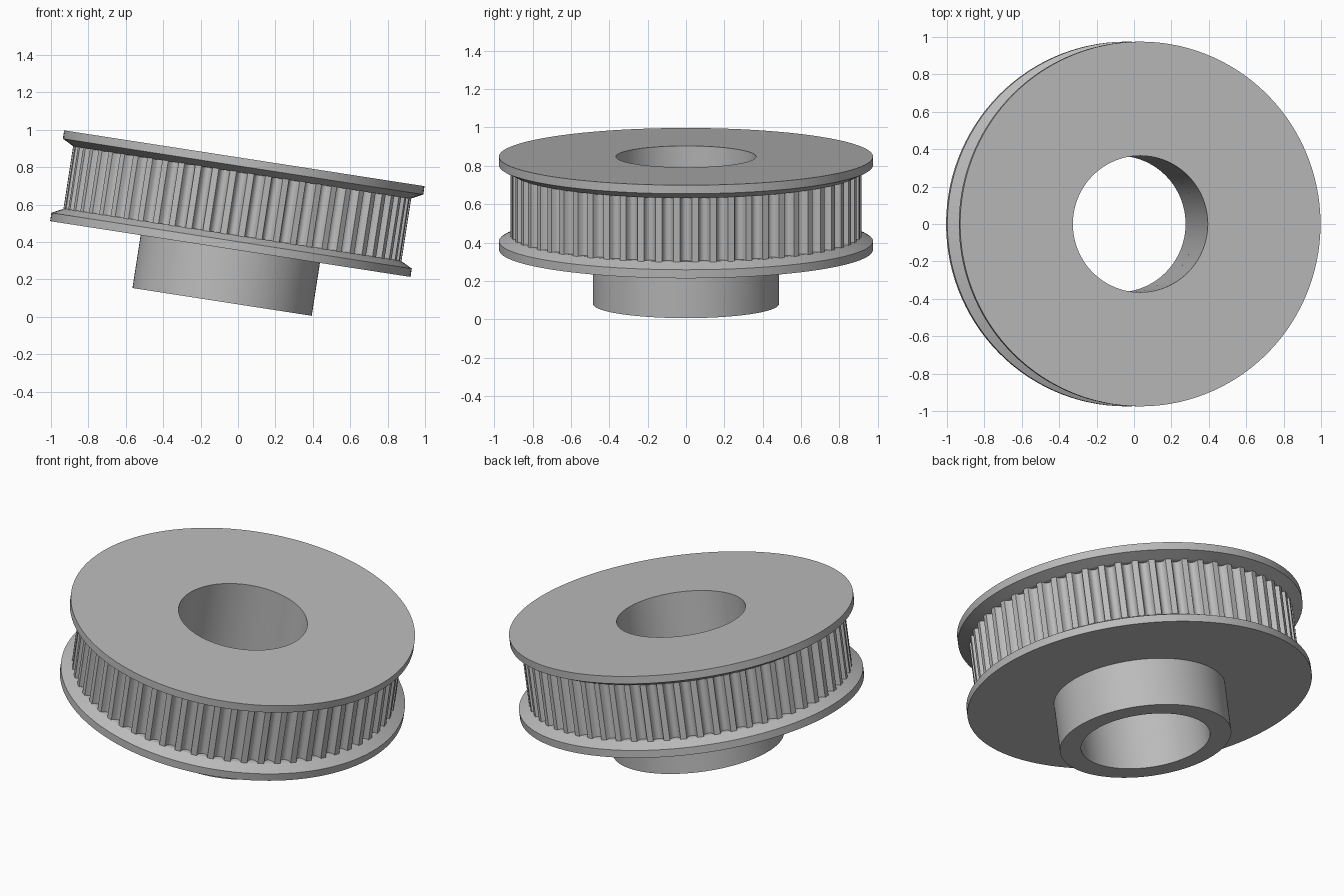
import bpy, bmesh
from math import sin, cos, pi, radians
from mathutils import Matrix

if "Cube" in bpy.data.objects:
    bpy.data.objects.remove(bpy.data.objects["Cube"])

metal = bpy.data.materials.new("grey metal")
metal.use_nodes = True
GREY = (0.5, 0.5, 0.5, 1)
metal.diffuse_color = GREY
metal.node_tree.nodes["Principled BSDF"].inputs["Base Color"].default_value = GREY

# Main sizes, measured along and around the pulley's own axis
BORE, HUB, DRUM, FLANGE = 0.365, 0.485, 0.915, 0.975
HUB_TOP, TOTAL = 0.286, 0.777
RIM, TAPER = 0.045, 0.033
TEETH, DEPTH = 60, 0.036
TILT = Matrix.Translation((-0.085, 0, 0.08)) @ Matrix.Rotation(radians(8.8), 4, "Y")


def add_object(name, bm):
    bmesh.ops.recalc_face_normals(bm, faces=bm.faces)
    mesh = bpy.data.meshes.new(name)
    bm.to_mesh(mesh)
    bm.free()
    mesh.materials.append(metal)
    ob = bpy.data.objects.new(name, mesh)
    bpy.context.collection.objects.link(ob)
    return ob


def tube(name, rings):
    """Closed band through a loop of rings, each ring a list of points."""
    bm = bmesh.new()
    loops = [[bm.verts.new(p) for p in ring] for ring in rings]
    n = len(rings[0])
    for a, b in zip(loops, loops[1:] + loops[:1]):
        for i in range(n):
            j = (i + 1) % n
            bm.faces.new((a[i], a[j], b[j], b[i]))
    return add_object(name, bm)


def circle(r, z, n=120):
    return [(r * cos(2 * pi * i / n), r * sin(2 * pi * i / n), z) for i in range(n)]


def lathe(name, profile):
    return tube(name, [circle(r, z) for r, z in profile])


def finish(ob, angle=30):
    bpy.ops.object.select_all(action="DESELECT")
    ob.select_set(True)
    bpy.context.view_layer.objects.active = ob
    for mod in list(ob.modifiers):
        bpy.ops.object.modifier_apply(modifier=mod.name)
    bpy.ops.object.shade_smooth_by_angle(angle=radians(angle))
    ob.matrix_world = TILT


# Hub with two set screw holes a quarter turn apart
hub = lathe("hub", [(BORE, 0), (HUB, 0), (HUB, HUB_TOP), (BORE, HUB_TOP)])
cutters = []
for turn, height in ((30, 0.14), (-60, 0.176)):
    bm = bmesh.new()
    bmesh.ops.create_cone(bm, cap_ends=True, segments=32, radius1=0.073, radius2=0.073, depth=0.3)
    bm.transform(Matrix.Rotation(radians(turn), 4, "Z")
                 @ Matrix.Translation((0.43, 0, height)) @ Matrix.Rotation(pi / 2, 4, "Y"))
    cutter = add_object("screw_hole_cutter", bm)
    cutter.hide_render = True
    mod = hub.modifiers.new("screw hole", "BOOLEAN")
    mod.operation, mod.solver, mod.object = "DIFFERENCE", "EXACT", cutter
    cutters.append(cutter)
finish(hub)
for cutter in cutters:
    bpy.data.objects.remove(cutter)

# Flanges with a flat outer side and a tapered inner side
for name, base, way in (("lower_flange", HUB_TOP, 1), ("upper_flange", TOTAL, -1)):
    finish(lathe(name, [(BORE, base), (FLANGE, base), (FLANGE, base + way * RIM),
                        (DRUM - 0.005, base + way * (RIM + TAPER)),
                        (BORE, base + way * (RIM + TAPER))]), 20)

# Toothed drum: flat lands with rounded grooves between them
outline = []
STEPS = 8
pitch = 2 * pi / TEETH
for t in range(TEETH):
    for s in range(STEPS + 1):
        u = s / STEPS
        angle = pitch * (t + 0.64 * (u - 0.5))
        r = DRUM - DEPTH * max(0, 1 - (2 * u - 1) ** 2) ** 0.5
        outline.append((r * cos(angle), r * sin(angle)))
low, high = HUB_TOP + RIM + TAPER - 0.01, TOTAL - RIM - TAPER + 0.01
n = len(outline)
finish(tube("toothed_drum", [circle(BORE, low, n), [(x, y, low) for x, y in outline],
                             [(x, y, high) for x, y in outline], circle(BORE, high, n)]), 35)
